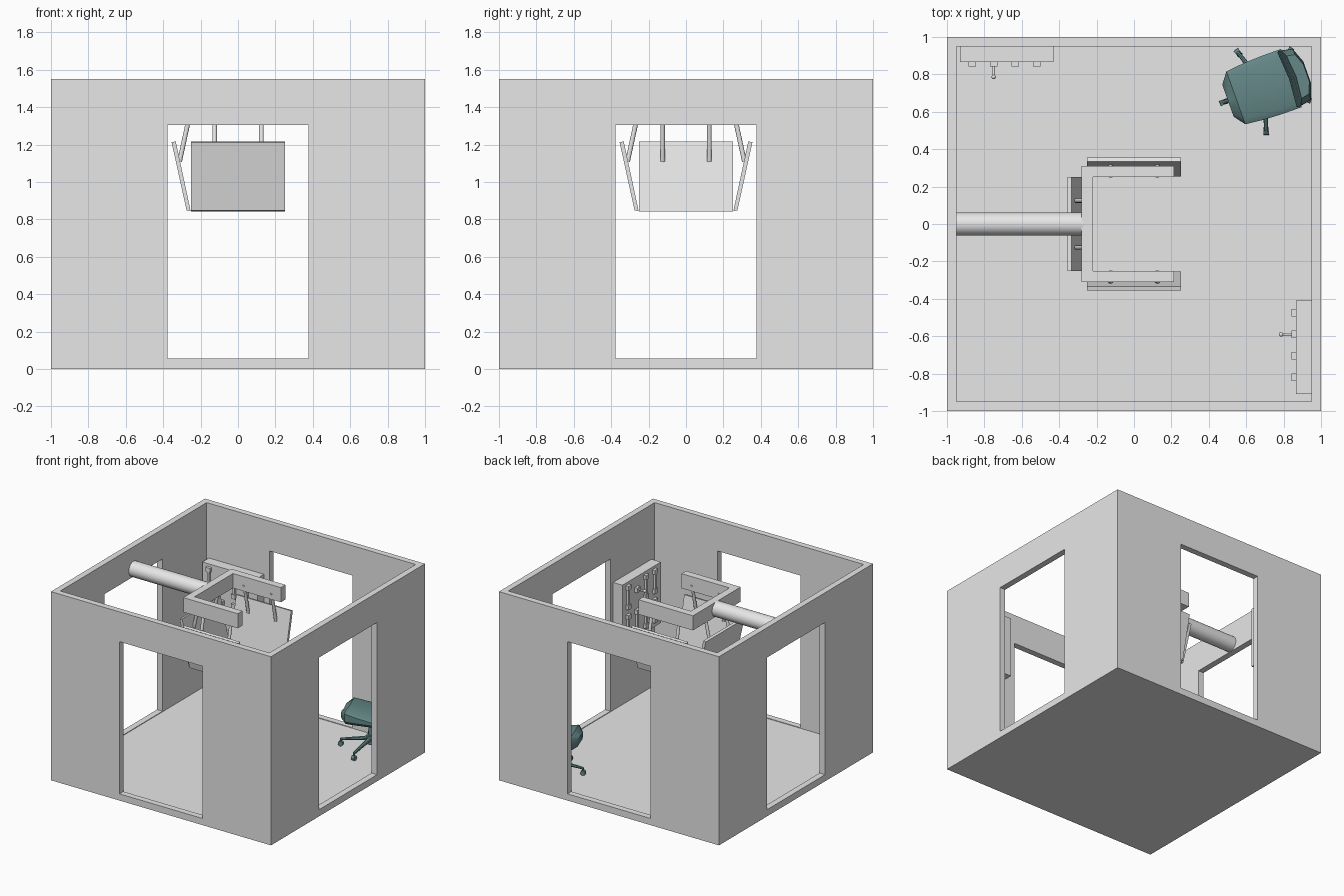
import bpy, bmesh, math
from mathutils import Matrix, Vector

if "Cube" in bpy.data.objects:
    bpy.data.objects.remove(bpy.data.objects["Cube"])


def material(name, rgb):
    m = bpy.data.materials.new(name)
    m.diffuse_color = (*rgb, 1)
    m.use_nodes = True
    m.node_tree.nodes["Principled BSDF"].inputs["Base Color"].default_value = m.diffuse_color
    return m


GREY = material("light grey", (0.8, 0.8, 0.8))
TEAL = material("dark teal", (0.13, 0.245, 0.245))


def box(bm, lo, hi):
    lo, hi = Vector(lo), Vector(hi)
    s = hi - lo
    bmesh.ops.create_cube(bm, size=1, matrix=Matrix.Translation((lo + hi) / 2) @ Matrix.Diagonal((*s, 1)))


def rod(bm, a, b, r1, r2=None, n=16):
    a, b = Vector(a), Vector(b)
    d = b - a
    rot = d.to_track_quat('Z', 'Y').to_matrix().to_4x4()
    bmesh.ops.create_cone(bm, cap_ends=True, segments=n, radius1=r1, radius2=r1 if r2 is None else r2,
                          depth=d.length, matrix=Matrix.Translation((a + b) / 2) @ rot)


def loft(bm, rings):
    rows = [[bm.verts.new(p) for p in ring] for ring in rings]
    n = len(rows[0])
    for r, s in zip(rows, rows[1:]):
        for i in range(n):
            bm.faces.new((r[i], r[(i + 1) % n], s[(i + 1) % n], s[i]))
    bm.faces.new(rows[0])
    bm.faces.new(rows[-1])
    bmesh.ops.recalc_face_normals(bm, faces=bm.faces)


def finish(bm, name, mat=GREY, smooth=None, matrix=None):
    me = bpy.data.meshes.new(name)
    bm.to_mesh(me)
    bm.free()
    me.materials.append(mat)
    ob = bpy.data.objects.new(name, me)
    bpy.context.collection.objects.link(ob)
    if matrix:
        ob.matrix_world = matrix
    if smooth:
        bpy.ops.object.select_all(action='DESELECT')
        ob.select_set(True)
        bpy.context.view_layer.objects.active = ob
        bpy.ops.object.shade_smooth_by_angle(angle=math.radians(smooth))
    return ob


# Open-topped room with a doorway in each wall
bm = bmesh.new()
box(bm, (-1, -1, 0), (1, 1, 1.55))
room = finish(bm, "room")
D, Z0, Z1 = 0.377, 0.055, 1.305
cuts = {"room_hollow": ((-0.95, -0.95, 0.05), (0.95, 0.95, 1.8)),
        "doors_front_back": ((-D, -1.2, Z0), (D, 1.2, Z1)),
        "doors_left_right": ((-1.2, -D, Z0), (1.2, D, Z1))}
for name, (lo, hi) in cuts.items():
    bm = bmesh.new()
    box(bm, lo, hi)
    cutter = finish(bm, name)
    cutter.hide_render = True
    cutter.display_type = 'WIRE'
    mod = room.modifiers.new(name, 'BOOLEAN')
    mod.operation, mod.solver, mod.object = 'DIFFERENCE', 'EXACT', cutter
bpy.context.view_layer.objects.active = room
for mod in list(room.modifiers):
    bpy.ops.object.modifier_apply(modifier=mod.name)
for name in cuts:
    bpy.data.objects.remove(bpy.data.objects[name])

# Arm from the left wall and the U-shaped frame it carries
bm = bmesh.new()
rod(bm, (-0.955, 0, 1.37), (-0.27, 0, 1.37), 0.062, n=32)
finish(bm, "support_arm", smooth=40)
bm = bmesh.new()
outline = [(-0.28, -0.31), (0.215, -0.31), (0.215, -0.25), (-0.22, -0.25),
           (-0.22, 0.25), (0.215, 0.25), (0.215, 0.31), (-0.28, 0.31)]
loft(bm, [[(x, y, z) for x, y in outline] for z in (1.31, 1.43)])
finish(bm, "u_frame")

# Three tilted screens, each hung on two struts (built for the left, then turned)
for name, ang in (("left", 0), ("front", 90), ("back", -90)):
    turn = Matrix.Rotation(math.radians(ang), 4, 'Z')
    bm = bmesh.new()
    prof = [(-0.275, 0.848), (-0.253, 0.843), (-0.333, 1.217), (-0.355, 1.212)]
    loft(bm, [[(x, y, z) for x, z in prof] for y in (-0.25, 0.25)])
    finish(bm, name + "_screen", matrix=turn)
    bm = bmesh.new()
    for y in (-0.125, 0.125):
        rod(bm, (-0.258, y, 1.36), (-0.312, y, 1.11), 0.0125)
    finish(bm, name + "_screen_struts", smooth=40, matrix=turn)

# Wall control boards: block, slider brackets and bars, one lever
places = {"back": Matrix.Translation((-0.93, 0.95, 0.6)),
          "right": Matrix.Translation((0.95, -0.41, 0.6)) @ Matrix.Rotation(-math.pi / 2, 4, 'Z')}
for name, place in places.items():
    bm = bmesh.new()
    box(bm, (0, -0.085, 0), (0.5, 0, 0.5))
    finish(bm, name + "_board", matrix=place)
    bm = bmesh.new()
    for c in range(4):
        x = 0.065 + 0.115 * c
        for z in (0.14, 0.38):
            if c == 1 and z > 0.3:
                box(bm, (x - 0.02, -0.108, z), (x + 0.02, -0.08, z + 0.04))
                continue
            for e in (-0.08, 0.08):
                box(bm, (x - 0.02, -0.108, z + e - 0.018), (x + 0.02, -0.08, z + e + 0.018))
            box(bm, (x - 0.009, -0.103, z - 0.08), (x + 0.009, -0.08, z + 0.08))
    finish(bm, name + "_board_sliders", matrix=place)
    bm = bmesh.new()
    rod(bm, (0.18, -0.1, 0.40), (0.18, -0.165, 0.405), 0.007, n=12)
    bmesh.ops.create_uvsphere(bm, u_segments=12, v_segments=8, radius=0.012,
                              matrix=Matrix.Translation((0.18, -0.163, 0.405)))
    finish(bm, name + "_board_lever", smooth=40, matrix=place)

# Swivel chair, local +x points to its back
chair = Matrix.Translation((0.70, 0.73, 0.05)) @ Matrix.Rotation(math.radians(19.6), 4, 'Z')

# Seat cushion: lofted front to back with a dipped top
bm = bmesh.new()
rings = []
for u, w, lo, hi in ((-0.21, 0.09, 0.26, 0.32), (-0.165, 0.15, 0.24, 0.35), (-0.07, 0.16, 0.24, 0.33),
                     (0.04, 0.165, 0.24, 0.31), (0.15, 0.165, 0.245, 0.315)):
    rings.append([(u, -w * 0.8, lo), (u, -w, lo + 0.03), (u, -w, hi - 0.015), (u, -w * 0.8, hi), (u, 0, hi - 0.008),
                  (u, w * 0.8, hi), (u, w, hi - 0.015), (u, w, lo + 0.03), (u, w * 0.8, lo)])
loft(bm, rings)
finish(bm, "seat", TEAL, 40, chair)

# Backrest: lofted upward, rounded behind
bm = bmesh.new()
rings = []
for z, u, w, t in ((0.33, 0.13, 0.12, 0.05), (0.39, 0.125, 0.155, 0.075), (0.53, 0.135, 0.16, 0.085),
                   (0.67, 0.15, 0.155, 0.09), (0.74, 0.165, 0.12, 0.07)):
    rings.append([(u, -w, z), (u + 0.012, 0, z), (u, w, z), (u + t * 0.65, w * 0.93, z),
                  (u + t, w * 0.4, z), (u + t, -w * 0.4, z), (u + t * 0.65, -w * 0.93, z)])
loft(bm, rings)
finish(bm, "backrest", TEAL, 40, chair)

# Column, backrest bracket, five legs and casters
bm = bmesh.new()
rod(bm, (0, 0, 0.05), (0, 0, 0.12), 0.035)
rod(bm, (0, 0, 0.10), (0, 0, 0.25), 0.02)
box(bm, (0.0, -0.025, 0.225), (0.20, 0.025, 0.245))
box(bm, (0.185, -0.025, 0.225), (0.205, 0.025, 0.45))
for i in range(5):
    a = math.pi + i * math.tau / 5
    d = Vector((math.cos(a), math.sin(a), 0))
    side = Vector((-d.y, d.x, 0)) * 0.014
    end = d * 0.235
    rod(bm, Vector((0, 0, 0.095)), end + Vector((0, 0, 0.055)), 0.018, 0.01, 8)
    rod(bm, end + Vector((0, 0, 0.02)), end + Vector((0, 0, 0.06)), 0.008, n=8)
    rod(bm, end - side + Vector((0, 0, 0.02)), end + side + Vector((0, 0, 0.02)), 0.02, n=12)
finish(bm, "chair_base", TEAL, 40, chair)
